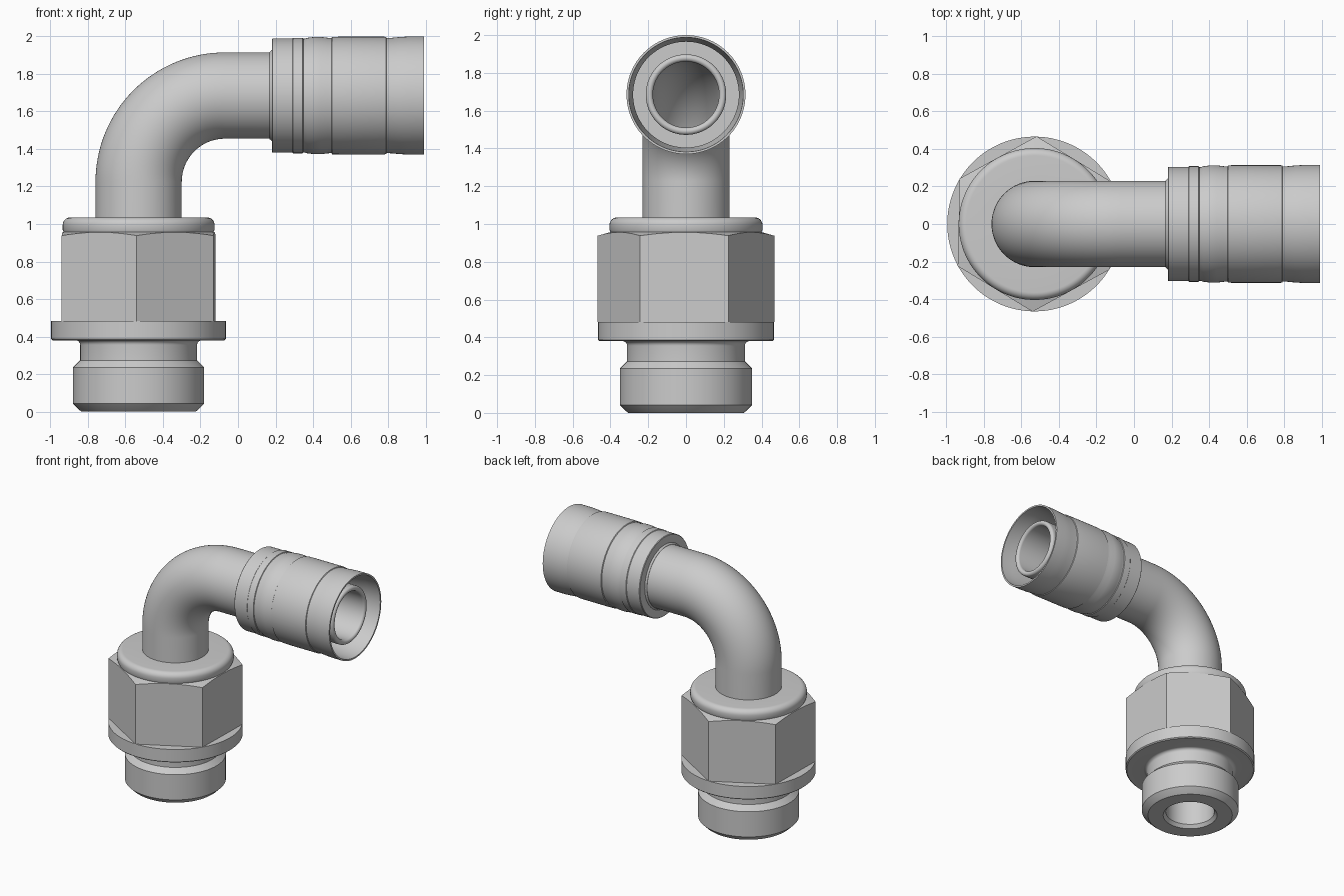
import bpy, bmesh
from math import sin, cos, pi, radians, tan

if "Cube" in bpy.data.objects:
    bpy.data.objects.remove(bpy.data.objects["Cube"])

N = 96                      # segments around every round part
AX, TZ = -0.53, 1.685       # x of the vertical axis, z of the horizontal axis
BEND = 0.46                 # elbow centreline radius
BORE = 0.175


def ring(x, z, a, r, twist=0.0, lift=None):
    """Circle (or r(phi) outline) whose axis leans by angle a from +z towards +x."""
    pts = []
    for i in range(N):
        p = 2 * pi * i / N
        rad = r(p) if callable(r) else r
        u, v = rad * cos(p + twist), rad * sin(p + twist)
        h = lift(rad) if lift else 0.0
        pts.append((x + u * cos(a) + h * sin(a), v, z - u * sin(a) + h * cos(a)))
    return pts


def loft(name, rings):
    """Skin a closed loop of rings into a smooth-by-angle solid."""
    bm = bmesh.new()
    vs = [[bm.verts.new(c) for c in rg] for rg in rings]
    for k, lo in enumerate(vs):
        hi = vs[(k + 1) % len(vs)]
        for i in range(N):
            j = (i + 1) % N
            bm.faces.new((lo[i], lo[j], hi[j], hi[i]))
    bmesh.ops.recalc_face_normals(bm, faces=bm.faces)
    me = bpy.data.meshes.new(name)
    bm.to_mesh(me)
    bm.free()
    me.shade_smooth()
    me.set_sharp_from_angle(angle=radians(28))
    ob = bpy.data.objects.new(name, me)
    bpy.context.collection.objects.link(ob)
    return ob


def upright(profile, twist=0.0):
    return [ring(AX, h, 0, r, twist) for r, h in profile]


def sideways(profile):
    return [ring(h, TZ, pi / 2, r) for r, h in profile]


def fillet(r, h, rad, start, end, n=6):
    """Rounded corner points around centre (r, h)."""
    return [(r + rad * cos(start + (end - start) * i / n),
             h + rad * sin(start + (end - start) * i / n)) for i in range(n + 1)]


# Threaded stud with undercut neck and round flange
loft("threaded_stud", upright([
    (BORE, 0.9), (BORE, 0.025), (0.195, 0.0), (0.305, 0.0), (0.316, 0.008),
    (0.35, 0.042), (0.35, 0.235), (0.312, 0.273)]
    + fillet(0.337, 0.355, 0.025, pi, pi / 2)
    + [(0.458, 0.38), (0.466, 0.387), (0.466, 0.482), (0.22, 0.482), (0.22, 0.9)]))

# Hexagonal nut: chamfered corners and a rounded collar on top
APO = 0.405
TW = radians(-1.3)
CONE = tan(radians(16))


def hexagon(p):
    return APO / cos((p - pi / 6) % (pi / 3) - pi / 6)


nut = [ring(AX, 0.48, 0, 0.2, TW),
       ring(AX, 0.48, 0, hexagon, TW),
       ring(AX, 0.956, 0, hexagon, TW, lambda r: -(r - APO) * CONE)]
nut += upright([(0.4, 0.957), (0.405, 0.97)]
               + fillet(0.365, 0.995, 0.04, 0, pi / 2, 8)
               + [(0.2, 1.035)], TW)
loft("hex_nut", nut)

# Bent tube: straight, quarter bend, straight, hollow all the way
STEPS = 32
path = [(AX, 0.9, 0.0)]
for s in range(STEPS + 1):
    a = pi / 2 * s / STEPS
    path.append((AX + BEND - BEND * cos(a), TZ - BEND + BEND * sin(a), a))
path.append((0.2, TZ, pi / 2))
loft("elbow_tube", [ring(*p, 0.23) for p in path]
     + [ring(*p, BORE) for p in reversed(path)])

# Crimped hose sleeve, open towards +x
loft("crimp_sleeve", sideways([
    (0.2, 0.172), (0.232, 0.168), (0.242, 0.18), (0.3, 0.18), (0.304, 0.184),
    (0.304, 0.29), (0.308, 0.294), (0.308, 0.345), (0.303, 0.348),
    (0.303, 0.354), (0.308, 0.37), (0.313, 0.41), (0.313, 0.44), (0.308, 0.48),
    (0.307, 0.498), (0.313, 0.502), (0.314, 0.55), (0.314, 0.78),
    (0.312, 0.79), (0.307, 0.793), (0.308, 0.82), (0.312, 0.86), (0.315, 0.91),
    (0.315, 0.993), (0.303, 0.993), (0.298, 0.9), (0.28, 0.79), (0.28, 0.3),
    (0.2, 0.3)]))

# Inner hose nipple with rounded tip
loft("hose_nipple", sideways(
    [(BORE, 0.2), (0.213, 0.2), (0.213, 0.925)]
    + fillet(0.194, 0.931, 0.019, 0, pi, 10)))
